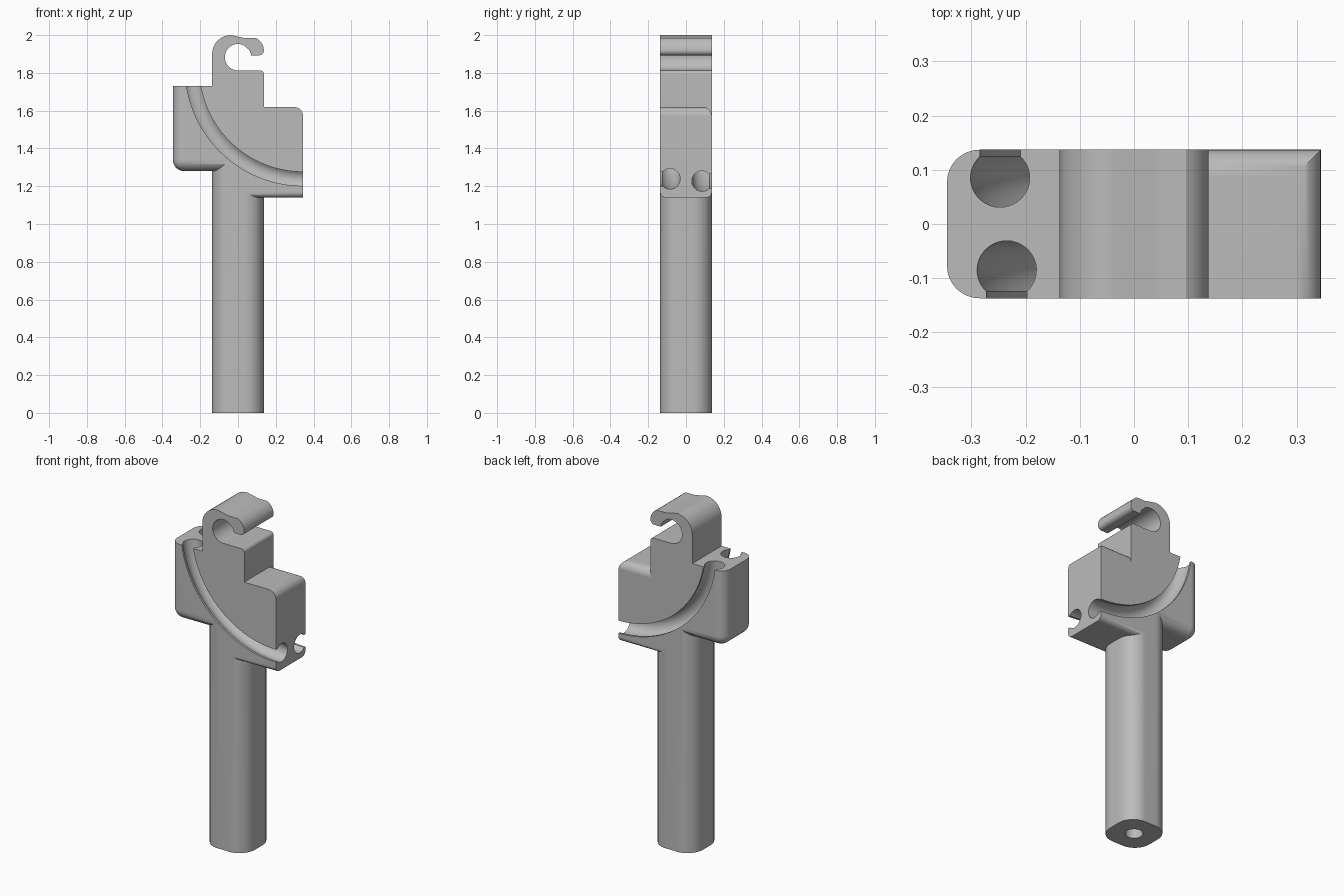
import bpy, bmesh, math
from mathutils import Matrix, Vector

cube = bpy.data.objects.get("Cube")
if cube:
    bpy.data.objects.remove(cube, do_unlink=True)

grey = bpy.data.materials.new("matte grey")
grey.use_nodes = True
grey.diffuse_color = (0.5, 0.5, 0.5, 1)
grey.node_tree.nodes["Principled BSDF"].inputs["Base Color"].default_value = (0.5, 0.5, 0.5, 1)

HALF = 0.137    # half depth of the post and the head
SIDE = 0.345    # half width of the head


def finish(name, bm):
    bmesh.ops.recalc_face_normals(bm, faces=bm.faces)
    mesh = bpy.data.meshes.new(name)
    bm.to_mesh(mesh)
    bm.free()
    mesh.materials.append(grey)
    obj = bpy.data.objects.new(name, mesh)
    bpy.context.collection.objects.link(obj)
    return obj


def arc(cx, cy, r, start, end, steps=10):
    angles = [math.radians(start + (end - start) * i / steps) for i in range(steps + 1)]
    return [(cx + r * math.cos(a), cy + r * math.sin(a)) for a in angles]


def prism(name, points, offset):
    """Extrude a closed 3D outline along offset."""
    bm = bmesh.new()
    face = bm.faces.new([bm.verts.new(p) for p in points])
    new = bmesh.ops.extrude_face_region(bm, geom=[face])["geom"]
    bmesh.ops.translate(bm, vec=offset, verts=[v for v in new if isinstance(v, bmesh.types.BMVert)])
    return finish(name, bm)


def block(name, x0, x1, z0, z1, fillets):
    """Box over the full depth; fillets are (radius, rule on edge midpoint)."""
    bm = bmesh.new()
    bmesh.ops.create_cube(bm, size=1, matrix=Matrix.Translation(
        ((x0 + x1) / 2, 0, (z0 + z1) / 2)) @ Matrix.Diagonal((x1 - x0, 2 * HALF, z1 - z0, 1)))
    for radius, rule in fillets:
        edges = [e for e in bm.edges if rule((e.verts[0].co + e.verts[1].co) / 2)]
        bmesh.ops.bevel(bm, geom=edges, offset=radius, offset_type='OFFSET', segments=8,
                        profile=0.5, affect='EDGES', clamp_overlap=True)
    return finish(name, bm)


def groove(name, side, sweep_radius):
    """Keyhole section swept on an arc about a y axis, open to one face."""
    bore, slot, depth = 0.054, 0.037, 0.085
    half_angle = math.degrees(math.asin(slot / bore))
    section = arc(0, depth, bore, 90 + half_angle, 450 - half_angle, 28)
    section += [(slot, HALF + 0.05), (-slot, HALF + 0.05)]
    bm = bmesh.new()
    rings = []
    for i in range(49):
        a = math.radians(175 + 105 * i / 48)
        rings.append([bm.verts.new((SIDE + (sweep_radius + u) * math.cos(a), side * v,
                                    1.827 + (sweep_radius + u) * math.sin(a))) for u, v in section])
    n = len(section)
    for a, b in zip(rings, rings[1:]):
        for j in range(n):
            k = (j + 1) % n
            bm.faces.new((a[j], a[k], b[k], b[j]))
    bm.faces.new(rings[0])
    bm.faces.new(rings[-1])
    return finish(name, bm)


# Post: rounded square
r, c = 0.1, HALF - 0.1
outline = arc(c, c, r, 0, 90) + arc(-c, c, r, 90, 180) + arc(-c, -c, r, 180, 270) + arc(c, -c, r, 270, 360)
post = prism("holder_body", [(x, y, 0) for x, y in outline], Vector((0, 0, 1.4)))

# Left shoulder: outer and lower edges rounded
left = block("left_shoulder", -SIDE, 0, 1.28, 1.73, [
    (0.06, lambda m: (m.x < -0.3 and m.z < 1.6) or (m.z < 1.3 and abs(m.y) > 0.1))])

# Right shoulder: rounded on top at the side and back, small fillets below
right = block("right_shoulder", 0, SIDE, 1.14, 1.62, [
    (0.03, lambda m: m.z < 1.15 and abs(m.y) > 0.1),
    (0.05, lambda m: m.z > 1.61 and (m.x > 0.3 or m.y > 0.1))])

# Hook with its neck
hook = [(-HALF, 1.4), (HALF, 1.4)]
hook += arc(HALF - 0.02, 1.793, 0.02, 0, 90, 5)
hook += arc(0, 1.883, 0.07, 270, 8, 36)
hook += arc(HALF - 0.025, 1.918, 0.025, 270, 360, 6)
hook += arc(HALF - 0.1, 1.92, 0.1, 0, 90)[1:]
hook = [(x, min(z, 2.0)) for x, z in hook]
hook += arc(-HALF + 0.1, 1.9, 0.1, 90, 180)
# Even the crown so that the outer curve meets the flat top
hook = [(x, 1.92 + (z - 1.92) * 0.8) if x > HALF - 0.1 and z > 1.92 else (x, z) for x, z in hook]
clean = [p for i, p in enumerate(hook) if math.dist(p, hook[i - 1]) > 1e-4]
neck = prism("hook", [(x, -HALF, z) for x, z in clean], Vector((0, 2 * HALF, 0)))

# Cutters: two curved channels and the hole under the post
front_channel = groove("front_channel", -1, 0.588)
back_channel = groove("back_channel", 1, 0.6)
hole = prism("post_hole", [(x, y, -0.1) for x, y in arc(0, 0, 0.048, 0, 360, 32)[:-1]],
             Vector((0, 0, 0.6)))

# Join the parts and cut the channels
bpy.context.view_layer.objects.active = post
post.select_set(True)
steps = [(o, 'UNION') for o in (right, left, neck)]
steps += [(o, 'DIFFERENCE') for o in (front_channel, back_channel, hole)]
for other, operation in steps:
    mod = post.modifiers.new(other.name, 'BOOLEAN')
    mod.object, mod.operation, mod.solver = other, operation, 'EXACT'
    bpy.ops.object.modifier_apply(modifier=mod.name)
    bpy.data.objects.remove(other, do_unlink=True)

bpy.ops.object.shade_smooth_by_angle(angle=math.radians(30))
weighted = post.modifiers.new("even_shading", 'WEIGHTED_NORMAL')
weighted.keep_sharp = True
